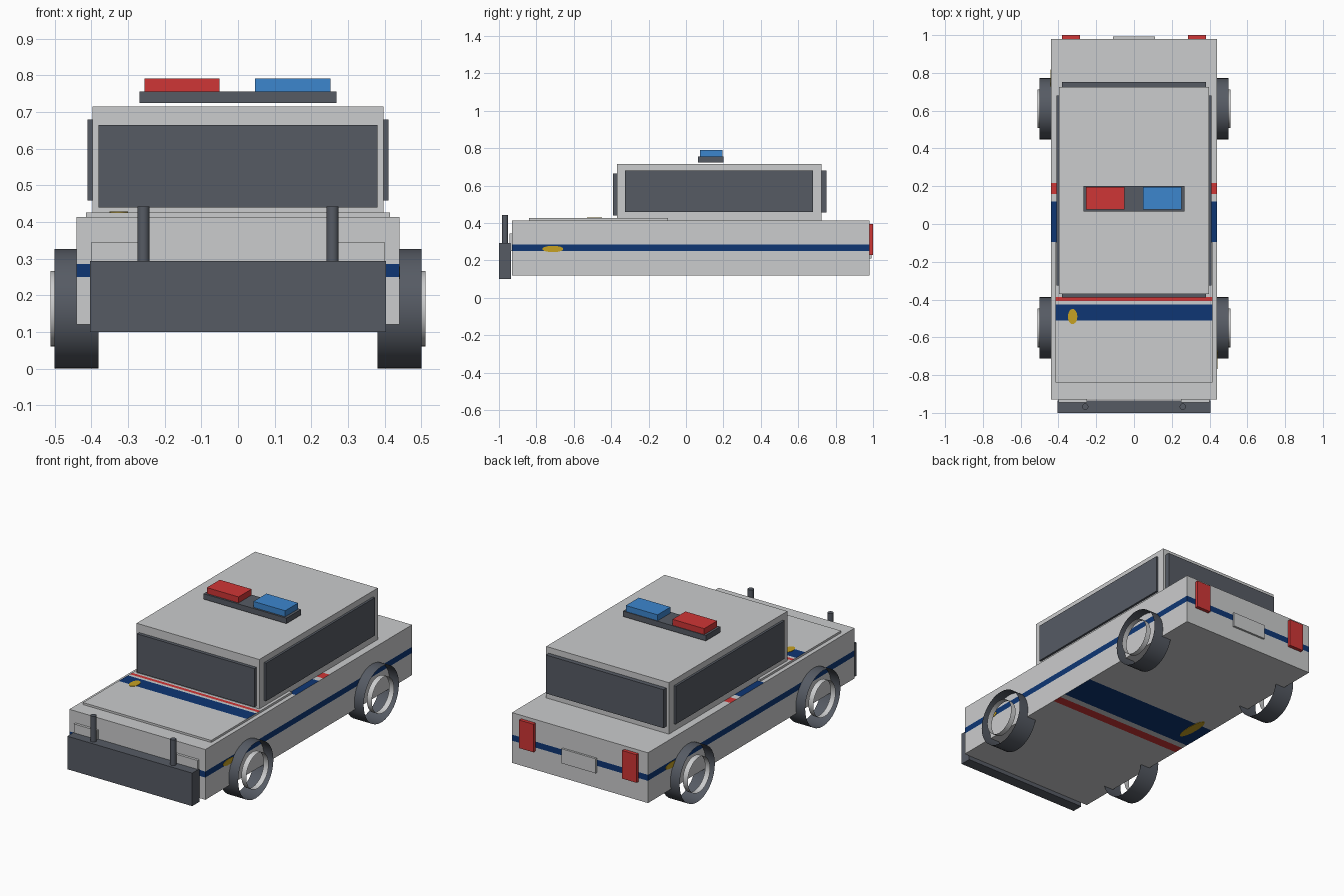
import bpy, bmesh, math
from mathutils import Vector, Matrix

old = bpy.data.objects.get("Cube")
if old:
    bpy.data.objects.remove(old, do_unlink=True)


def material(name, srgb):
    lin = [((c / 255 + 0.055) / 1.055) ** 2.4 for c in srgb] + [1.0]
    m = bpy.data.materials.new(name)
    m.use_nodes = True
    m.diffuse_color = lin
    bsdf = next(n for n in m.node_tree.nodes if n.type == 'BSDF_PRINCIPLED')
    bsdf.inputs["Base Color"].default_value = lin
    return m


paint = material("pale_grey_paint", (203, 204, 205))
dark = material("dark_grey", (86, 91, 100))
navy = material("navy_stripe", (14, 54, 116))
red = material("red", (207, 54, 54))
blue = material("bright_blue", (60, 134, 206))
gold = material("gold", (198, 161, 34))


def add_object(name, bm, mats):
    me = bpy.data.meshes.new(name)
    bm.to_mesh(me)
    bm.free()
    for m in mats:
        me.materials.append(m)
    ob = bpy.data.objects.new(name, me)
    bpy.context.collection.objects.link(ob)
    return ob


def box_bmesh(x, y, z):
    bm = bmesh.new()
    size = Matrix.Diagonal((x[1] - x[0], y[1] - y[0], z[1] - z[0], 1))
    mid = Vector((sum(x), sum(y), sum(z))) / 2
    bmesh.ops.create_cube(bm, size=1, matrix=Matrix.Translation(mid) @ size)
    return bm


def box(name, x, y, z, mat):
    return add_object(name, box_bmesh(x, y, z), [mat])


def tube(name, centre, radius, depth, axis, mat, caps=False, sides=32, stretch=(1, 1, 1)):
    bm = bmesh.new()
    turn = Matrix.Rotation(math.pi / 2, 4, 'Y') if axis == 'X' else Matrix.Identity(4)
    place = Matrix.Translation(centre) @ Matrix.Diagonal((*stretch, 1)) @ turn
    bmesh.ops.create_cone(bm, cap_ends=caps, segments=sides, radius1=radius,
                          radius2=radius, depth=depth, matrix=place)
    for f in bm.faces:
        f.smooth = len(f.verts) == 4
    ob = add_object(name, bm, [mat])
    for e in ob.data.edges:
        a, b = (ob.data.vertices[i].co for i in e.vertices)
        along = (b - a).x if axis == 'X' else (b - a).z
        e.use_edge_sharp = caps and abs(along) < 1e-5
    return ob


def striped_box(name, x, y, z, bands):
    """Box cut along bands of (direction, axis, low, high, material index)."""
    bm = box_bmesh(x, y, z)
    for _, axis, low, high, _ in bands:
        for cut in (low, high):
            point, normal = Vector(), Vector()
            point[axis], normal[axis] = cut, 1
            bmesh.ops.bisect_plane(bm, geom=bm.verts[:] + bm.edges[:] + bm.faces[:],
                                   plane_co=point, plane_no=normal)
    bm.normal_update()
    for f in bm.faces:
        facing = "side" if abs(f.normal.z) < 0.5 else "top" if f.normal.z > 0 else "bottom"
        centre = f.calc_center_median()
        for direction, axis, low, high, index in bands:
            if direction == facing and low < centre[axis] < high:
                f.material_index = index
    return add_object(name, bm, [paint, navy, red])


# Body shell with waist stripe and cross bands above and below
striped_box("body", (-0.44, 0.44), (-0.93, 0.98), (0.12, 0.414), [
    ("side", 2, 0.25, 0.285, 1),
    ("top", 1, -0.095, 0.12, 1), ("top", 1, 0.159, 0.217, 2),
    ("bottom", 1, -0.07, 0.145, 1), ("bottom", 1, -0.167, -0.109, 2)])
striped_box("hood", (-0.415, 0.415), (-0.84, -0.095), (0.41, 0.426), [
    ("top", 1, -0.51, -0.425, 1), ("top", 1, -0.407, -0.386, 2)])

# Gold emblems
tube("hood_emblem", (-0.325, -0.49, 0.426), 0.025, 0.004, 'Z', gold, True, 24, (1, 1.6, 1))
tube("floor_emblem", (-0.345, 0.09, 0.12), 0.027, 0.004, 'Z', gold, True, 24, (1, 3.8, 1))
for name, x, y in (("left", 0.44, -0.712), ("right", -0.44, 0.762)):
    tube(name + "_emblem", (x, y, 0.261), 0.017, 0.004, 'X', gold, True, 24, (1, 3.3, 1))

# Cabin and windows
box("cabin", (-0.397, 0.397), (-0.37, 0.725), (0.41, 0.715), paint)
box("windshield", (-0.38, 0.38), (-0.39, -0.365), (0.44, 0.665), dark)
box("rear_window", (-0.38, 0.38), (0.72, 0.752), (0.455, 0.68), dark)

# Roof light bar
box("light_bar", (-0.268, 0.268), (0.065, 0.2), (0.724, 0.756), dark)
box("red_beacon", (-0.255, -0.05), (0.076, 0.196), (0.755, 0.791), red)
box("blue_beacon", (0.047, 0.252), (0.076, 0.196), (0.755, 0.791), blue)

# Push bumper and number plate
box("push_bumper", (-0.404, 0.404), (-1.0, -0.935), (0.1, 0.293), dark)
box("rear_plate", (-0.11, 0.11), (0.975, 0.992), (0.21, 0.295), paint)


def span(side, a, b):
    return tuple(sorted((side * a, side * b)))


# Paired parts on each side
for label, s in (("left", 1), ("right", -1)):
    box(label + "_side_window", span(s, 0.39, 0.41), (-0.325, 0.68), (0.458, 0.68), dark)
    box(label + "_headlight", span(s, 0.25, 0.4), (-0.945, -0.925), (0.25, 0.345), paint)
    box(label + "_tail_light", span(s, 0.287, 0.38), (0.975, 1.0), (0.23, 0.394), red)
    tube(label + "_bumper_post", (s * 0.258, -0.967, 0.36), 0.0165, 0.165, 'Z', dark, True, 16)
    for end, y in (("front", -0.55), ("rear", 0.61)):
        wheel = f"{label}_{end}"
        tube(wheel + "_tire", (s * 0.44, y, 0.163), 0.163, 0.12, 'X', dark)
        tube(wheel + "_hub_ring", (s * 0.495, y, 0.163), 0.103, 0.032, 'X', paint)
